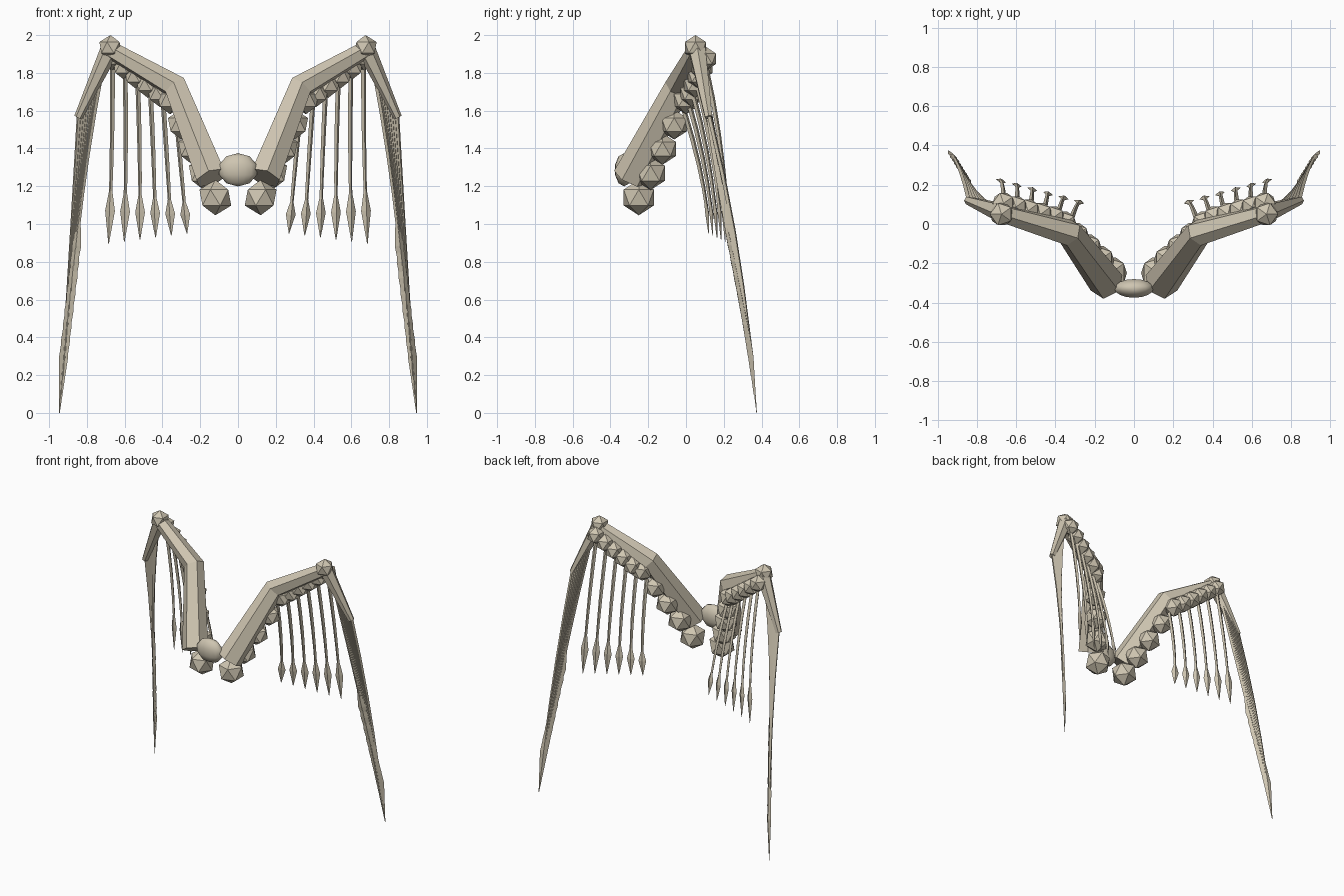
import bpy, bmesh
from mathutils import Vector, Matrix

if "Cube" in bpy.data.objects:
    bpy.data.objects.remove(bpy.data.objects["Cube"])

bone = bpy.data.materials.new("weathered bone")
bone.diffuse_color = (0.62, 0.56, 0.44, 1)
bone.use_nodes = True
bone.node_tree.nodes["Principled BSDF"].inputs["Base Color"].default_value = bone.diffuse_color


def finish(bm, name, mirror=True):
    bmesh.ops.recalc_face_normals(bm, faces=bm.faces)
    me = bpy.data.meshes.new(name)
    bm.to_mesh(me)
    bm.free()
    me.materials.append(bone)
    ob = bpy.data.objects.new(name, me)
    bpy.context.collection.objects.link(ob)
    if mirror:
        ob.modifiers.new("other wing", 'MIRROR').use_axis[0] = True
    return ob


def loft(bm, pts, half, side, offsets):
    """Sweep a cross-section along pts; half = (width, depth) per point."""
    rings = []
    for i, p in enumerate(pts):
        t = (pts[min(i + 1, len(pts) - 1)] - pts[max(i - 1, 0)]).normalized()
        u = (side - t * side.dot(t)).normalized()
        v = t.cross(u)
        rings.append([bm.verts.new(p + u * a * half[i][0] + v * b * half[i][1])
                      for a, b in offsets])
    n = len(offsets)
    for r, s in zip(rings, rings[1:]):
        for k in range(n):
            bm.faces.new((r[k], r[(k + 1) % n], s[(k + 1) % n], s[k]))
    bm.faces.new(rings[0])
    bm.faces.new(rings[-1])


HEX = [(1, 0), (.5, .866), (-.5, .866), (-1, 0), (-.5, -.866), (.5, -.866)]
DIAMOND = [(1, 0), (0, 1), (-1, 0), (0, -1)]


def feather(bm, root, ctrl, tip, side, width):
    # curved shaft ending in a slim diamond-shaped vane
    ts = (0, .2, .4, .58, .71, .82, 1)
    ws = (.5, .48, .44, .38, .34, 1, .06)
    ds = (.5, .48, .44, .38, .34, .4, .06)
    pts = [root * (1 - t) ** 2 + ctrl * 2 * t * (1 - t) + tip * t * t for t in ts]
    loft(bm, pts, [(w * width, d * width) for w, d in zip(ws, ds)], side, DIAMOND)


def feather_row(name, count, first, last, side, width):
    bm = bmesh.new()
    for i in range(count):
        f = i / (count - 1)
        a, b, c = (Vector(p).lerp(Vector(q), f) for p, q in zip(first, last))
        feather(bm, a, b, c, Vector(side), width)
    finish(bm, name)


def ball(bm, pos, r):
    bmesh.ops.create_icosphere(bm, subdivisions=1, radius=r,
                               matrix=Matrix.Translation(pos))


# bent arm bone
bm = bmesh.new()
loft(bm, [Vector((.14, -.30, 1.245)), Vector((.33, -.045, 1.725)), Vector((.68, .055, 1.925))],
     [(.09, .09), (.07, .07), (.047, .047)], Vector((1, -.6, -.3)), HEX)
finish(bm, "arm_bone")

# hand bone pointing down from the wrist
bm = bmesh.new()
loft(bm, [Vector((.68, .06, 1.92)), Vector((.846, .12, 1.565))],
     [(.05, .05), (.022, .022)], Vector((1, 0, .4)), HEX)
finish(bm, "hand_bone")

# wrist joint
bm = bmesh.new()
ball(bm, (.675, .05, 1.934), .066)
finish(bm, "wrist_joint")

# row of knuckles behind the arm, shrinking toward the wrist
bm = bmesh.new()
for i in range(5):
    f = i / 4
    ball(bm, Vector((.12, -.25, 1.14)).lerp(Vector((.36, 0, 1.655)), f), .094 - .02 * f)
for i in range(5):
    f = i / 4
    ball(bm, Vector((.415, .03, 1.69)).lerp(Vector((.665, .105, 1.875)), f), .07 - .007 * f)
finish(bm, "knuckles")

# short feathers under the arm
feather_row("short_feathers", 6,
            ((.33, -.01, 1.6), (.295, .11, 1.22), (.27, .12, .95)),
            ((.665, .10, 1.86), (.662, .21, 1.38), (.685, .23, .895)),
            (.95, .3, 0), .027)

# long feathers from the hand
feather_row("long_feathers", 8,
            ((.72, .085, 1.82), (.828, .155, 1.25), (.872, .272, .68)),
            ((.842, .125, 1.57), (.885, .31, .82), (.945, .374, 0)),
            (.9, .4, 0), .026)

# central boss between the wings
bm = bmesh.new()
bmesh.ops.create_uvsphere(bm, u_segments=16, v_segments=5, radius=1,
                          matrix=Matrix.Translation((0, -.328, 1.287)) @ Matrix.Diagonal((.105, .05, .088, 1)))
for f in bm.faces:
    f.smooth = True
finish(bm, "centre_boss", mirror=False)
